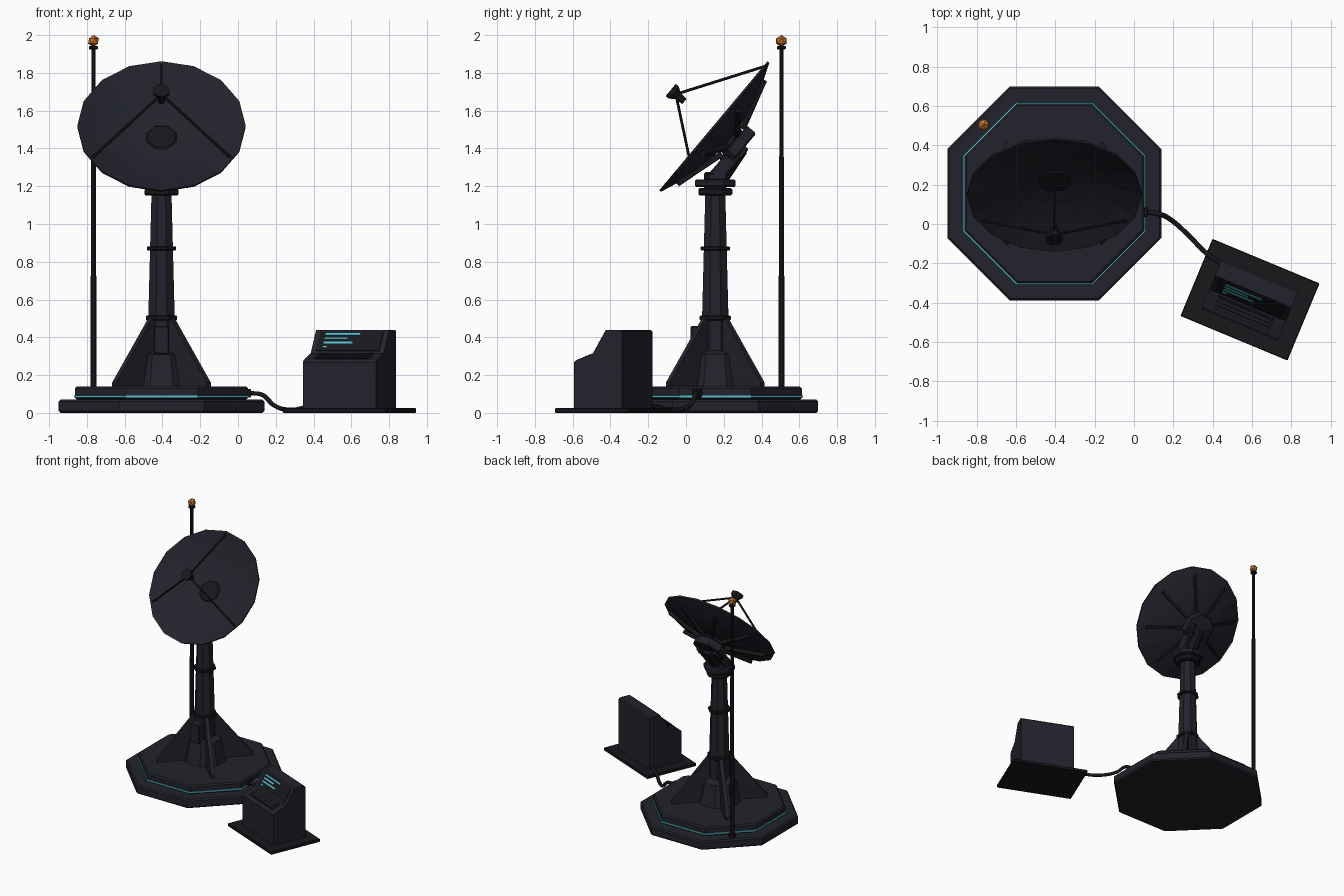
import bpy, bmesh
from math import pi, cos, sin, radians
from mathutils import Matrix, Vector

cube = bpy.data.objects.get("Cube")
if cube:
    bpy.data.objects.remove(cube)


def material(name, rgb):
    m = bpy.data.materials.new(name)
    m.use_nodes = True
    m.diffuse_color = (*rgb, 1)
    m.node_tree.nodes["Principled BSDF"].inputs["Base Color"].default_value = (*rgb, 1)
    return m


HULL = material("dark hull", (0.016, 0.016, 0.025))
METAL = material("black metal", (0.009, 0.009, 0.012))
CYAN = material("cyan glow", (0.09, 0.53, 0.62))
AMBER = material("amber beacon", (0.55, 0.17, 0.025))


def finish(name, bm, mat, frame=Matrix()):
    bmesh.ops.remove_doubles(bm, verts=bm.verts, dist=1e-5)
    bmesh.ops.recalc_face_normals(bm, faces=bm.faces)
    mesh = bpy.data.meshes.new(name)
    bm.to_mesh(mesh)
    bm.free()
    mesh.materials.append(mat)
    ob = bpy.data.objects.new(name, mesh)
    ob.matrix_world = frame
    bpy.context.collection.objects.link(ob)
    return ob


def lathe(name, profile, mat, sides=8, frame=Matrix(), flat=True):
    """Faceted solid of revolution; flat=True measures radii to the flats."""
    bm = bmesh.new()
    phase, grow = (pi / sides, 1 / cos(pi / sides)) if flat else (pi / 2, 1)
    rings = []
    for r, z in profile:
        rings.append([bm.verts.new((r * grow * cos(phase + 2 * pi * i / sides),
                                    r * grow * sin(phase + 2 * pi * i / sides), z))
                      for i in range(sides)])
    for a, b in zip(rings, rings[1:]):
        for i in range(sides):
            j = (i + 1) % sides
            bm.faces.new((a[i], a[j], b[j], b[i]))
    for ring, (r, z) in ((rings[0], profile[0]), (rings[-1], profile[-1])):
        if r > 0:
            bm.faces.new(ring)
    return finish(name, bm, mat, frame)


def disc(name, r, z0, z1, mat, frame=Matrix(), c=0.008, sides=8):
    """Chamfered disc."""
    return lathe(name, [(r - c, z0), (r, z0 + c), (r, z1 - c), (r - c, z1)], mat, sides, frame)


def box(name, size, centre, mat, frame=Matrix(), bevel=0.0):
    bm = bmesh.new()
    bmesh.ops.create_cube(bm, size=1)
    bmesh.ops.scale(bm, vec=size, verts=bm.verts)
    if bevel:
        bmesh.ops.bevel(bm, geom=bm.edges[:], offset=bevel, segments=1, affect='EDGES')
    return finish(name, bm, mat, frame @ Matrix.Translation(centre))


def extrude_profile(name, points, width, mat, frame):
    """Side profile in local YZ, extruded symmetrically along local X."""
    bm = bmesh.new()
    face = bm.faces.new([bm.verts.new((-width / 2, y, z)) for y, z in points])
    new = bmesh.ops.extrude_face_region(bm, geom=[face])["geom"]
    bmesh.ops.translate(bm, vec=(width, 0, 0),
                        verts=[v for v in new if isinstance(v, bmesh.types.BMVert)])
    return finish(name, bm, mat, frame)


def along(p, q):
    p, q = Vector(p), Vector(q)
    turn = (q - p).to_track_quat('Z', 'Y').to_matrix().to_4x4()
    return Matrix.Translation(p) @ turn, (q - p).length


def rod(name, p, q, r, mat, frame=Matrix(), sides=6):
    m, length = along(p, q)
    return lathe(name, [(r, 0), (r, length)], mat, sides, frame @ m)


# Platform
SITE = Matrix.Translation((-0.405, 0.155, 0))
disc("platform_lower", 0.545, 0, 0.07, HULL, SITE, 0.01)
disc("platform_upper", 0.458, 0.07, 0.14, HULL, SITE, 0.01)
lathe("platform_light_strip", [(0.464, 0.081), (0.464, 0.093)], CYAN, 8, SITE)

# Pedestal, diagonal fins and column
lathe("pedestal_skirt", [(0.15, 0.14), (0.115, 0.31), (0.07, 0.33)], HULL, 8, SITE)
for k in range(4):
    spin = SITE @ Matrix.Rotation(radians(45 + 90 * k), 4, 'Z')
    extrude_profile(f"pedestal_fin_{k + 1}",
                    [(0, 0.14), (0.355, 0.14), (0.355, 0.16), (0.085, 0.5), (0, 0.5)],
                    0.03, HULL, spin)
lathe("column", [(0.072, 0.14), (0.07, 0.5), (0.053, 1.16)], HULL, 8, SITE)
disc("column_ring_lower", 0.083, 0.49, 0.515, METAL, SITE, 0.005)
disc("column_ring_middle", 0.078, 0.86, 0.882, METAL, SITE, 0.005)
box("junction_box", (0.08, 0.07, 0.15), (0, -0.095, 0.385), HULL, SITE, 0.006)

# Turntable
disc("turntable_lower", 0.09, 1.15, 1.19, METAL, SITE)
disc("turntable_upper", 0.108, 1.195, 1.235, HULL, SITE)
disc("turntable_neck", 0.06, 1.18, 1.275, METAL, SITE)

# Tilted dish: local Z is the pointing axis
DISH = Matrix.Translation((-0.405, 0.145, 1.52)) @ Matrix.Rotation(radians(50), 4, 'X')
RIM, DEPTH, SKIN = 0.446, 0.1, 0.012
steps = [RIM * i / 5 for i in range(6)]
front = [(r, DEPTH * ((r / RIM) ** 2 - 1)) for r in steps]
lathe("dish", front + [(r, z - SKIN) for r, z in reversed(front)], HULL, 16, DISH, flat=False)

# Dish backing
disc("dish_hub_collar", 0.08, -0.14, -0.09, METAL, DISH)
disc("dish_hub", 0.115, -0.2, -0.135, HULL, DISH)
for k in range(8):
    m = DISH @ Matrix.Rotation(radians(22.5 + 45 * k), 4, 'Z')
    p, q = (0.09, 0, -0.13), (0.39, 0, -0.05)
    mid = (Vector(p) + Vector(q)) / 2
    tilt = Matrix.Rotation(-radians(15), 4, 'Y')
    box(f"dish_rib_{k + 1}", (0.3, 0.018, 0.03), (0, 0, 0), METAL,
        m @ Matrix.Translation(mid) @ tilt)

# Yoke
for side, x in (("left", 0.07), ("right", -0.07)):
    m, length = along((x, 0.0, 1.25), (x, 0.15, 1.42))
    box(f"yoke_arm_{side}", (0.03, 0.075, length), (0, 0, length / 2), HULL, SITE @ m, 0.006)
box("yoke_base", (0.17, 0.1, 0.035), (0, 0.01, 1.25), HULL, SITE, 0.006)
rod("yoke_pivot", (-0.1, 0.1, 1.36), (0.1, 0.1, 1.36), 0.028, METAL, SITE, 8)
rod("tilt_block", (0, 0.03, 1.25), (0, 0.13, 1.4), 0.045, METAL, SITE, 8)

# Feed horn and three struts
lathe("feed_horn", [(0.018, 0.2), (0.022, 0.245), (0.042, 0.275), (0.042, 0.295)],
      METAL, 8, DISH)
for k in range(3):
    a = radians(90 + 120 * k)
    rod(f"feed_strut_{k + 1}", (0.425 * cos(a), 0.425 * sin(a), -0.012),
        (0.015 * cos(a), 0.015 * sin(a), 0.25), 0.0065, METAL, DISH)

# Beacon mast
POLE = Matrix.Translation((-0.765, 0.505, 0))
disc("mast_foot", 0.025, 0.07, 0.1, METAL, POLE, 0.004)
lathe("mast", [(0.016, 0.07), (0.016, 0.72), (0.0135, 0.73), (0.0135, 1.35),
               (0.011, 1.36), (0.011, 1.94)], METAL, 8, POLE)
disc("mast_collar", 0.024, 1.925, 1.942, METAL, POLE, 0.004)
bm = bmesh.new()
bmesh.ops.create_icosphere(bm, subdivisions=1, radius=0.032)
finish("beacon", bm, AMBER, POLE @ Matrix.Translation((0, 0, 1.969)))

# Control console
DESK = Matrix.Translation((0.59, -0.385, 0)) @ Matrix.Rotation(radians(-22.6), 4, 'Z')
box("console_plate", (0.59, 0.425, 0.025), (0, 0, 0.0125), METAL, DESK, 0.004)
extrude_profile("console_body",
                [(-0.137, 0.025), (0.137, 0.025), (0.137, 0.43), (0.127, 0.44), (0.045, 0.44),
                 (-0.03, 0.315), (-0.125, 0.28), (-0.137, 0.268)], 0.42, HULL, DESK)

# Screen on the steep slope: local Y runs up the slope
SCREEN = DESK @ Matrix.Translation((0, 0.0075, 0.3775)) @ Matrix.Rotation(radians(59), 4, 'X')
box("screen", (0.36, 0.118, 0.008), (0, 0, 0.002), METAL, SCREEN)
for k, length in enumerate((0.2, 0.13, 0.165, 0.025)):
    box(f"screen_line_{k + 1}", (length, 0.011, 0.004),
        (-0.145 + length / 2, 0.041 - 0.026 * k, 0.007), CYAN, SCREEN)

# Keyboard on the shallow slope
KEYS = DESK @ Matrix.Translation((0, -0.0775, 0.2975)) @ Matrix.Rotation(radians(20), 4, 'X')
box("keyboard", (0.31, 0.075, 0.009), (0, 0, 0.002), METAL, KEYS)
for k in range(3):
    box(f"key_row_{k + 1}", (0.27, 0.014, 0.009), (0, (k - 1) * 0.021, 0.007), HULL, KEYS)

# Cable from platform socket to console
box("cable_socket", (0.03, 0.05, 0.045), (0.055, 0.06, 0.105), METAL, Matrix(), 0.005)
curve = bpy.data.curves.new("cable", 'CURVE')
curve.dimensions = '3D'
curve.bevel_depth = 0.013
curve.bevel_resolution = 1
curve.resolution_u = 5
path = [(0.06, 0.06, 0.105), (0.13, 0.05, 0.095), (0.19, 0.02, 0.04),
        (0.28, -0.06, 0.015), (0.37, -0.15, 0.03), (0.48, -0.22, 0.04)]
spline = curve.splines.new('BEZIER')
spline.bezier_points.add(len(path) - 1)
for point, co in zip(spline.bezier_points, path):
    point.co = co
    point.handle_left_type = point.handle_right_type = 'AUTO'
curve.materials.append(METAL)
bpy.context.collection.objects.link(bpy.data.objects.new("cable", curve))
